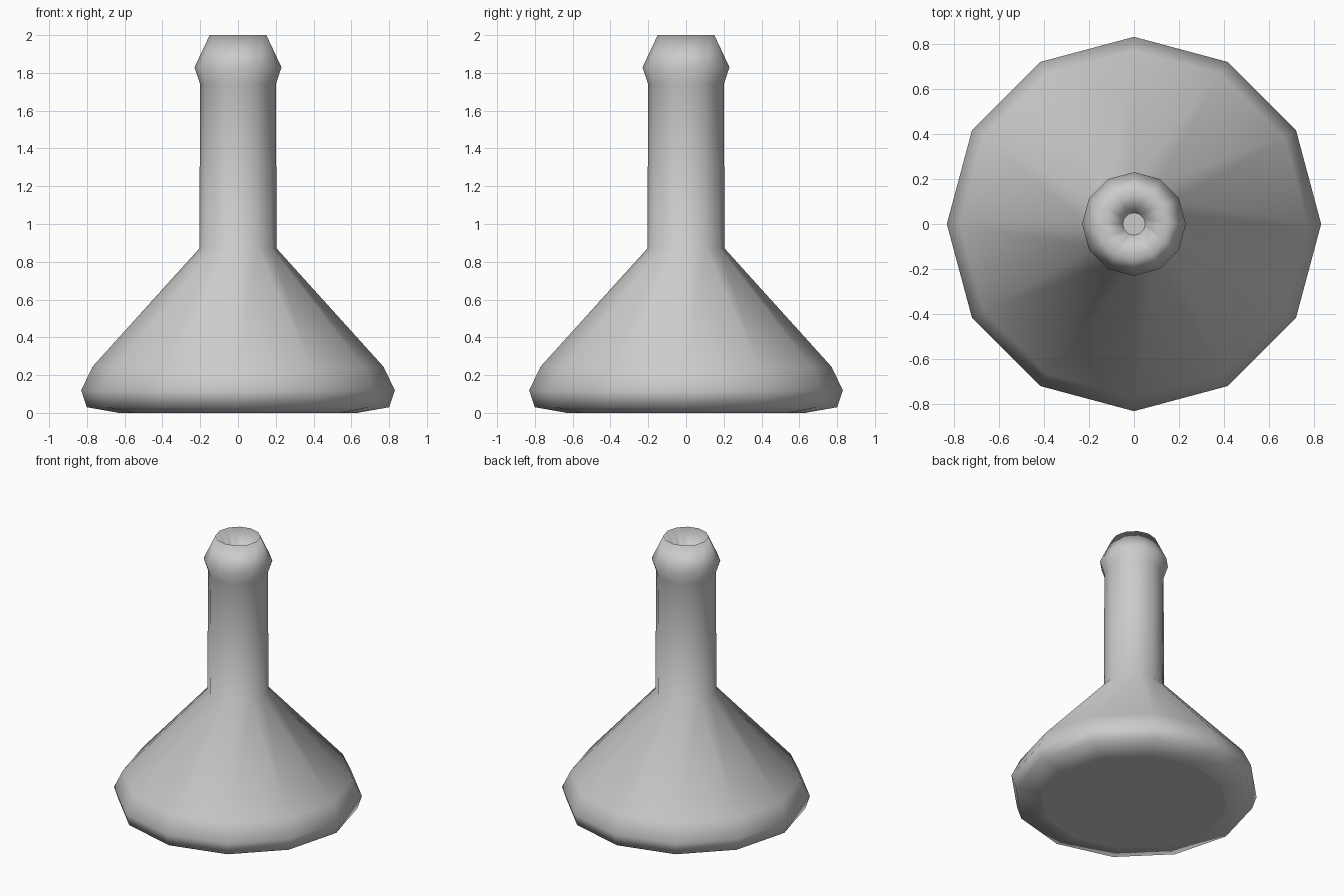
import bpy, bmesh, math

if "Cube" in bpy.data.objects:
    bpy.data.objects.remove(bpy.data.objects["Cube"])

SIDES = 12

# Half profile (radius, height): base, cone, neck, lip, then funnel mouth inside
profile = [(0.63, 0.0), (0.80, 0.03), (0.83, 0.12), (0.77, 0.245),
           (0.205, 0.87), (0.20, 1.74), (0.23, 1.83), (0.15, 2.0), (0.05, 1.84)]

bm = bmesh.new()


def ring(radius, z):
    return [bm.verts.new((radius * math.cos(2 * math.pi * i / SIDES),
                          radius * math.sin(2 * math.pi * i / SIDES), z))
            for i in range(SIDES)]


# Lathe the walls
rings = [ring(r, z) for r, z in profile]
for low, high in zip(rings, rings[1:]):
    for i in range(SIDES):
        j = (i + 1) % SIDES
        bm.faces.new((low[i], low[j], high[j], high[i])).smooth = True

# Flat underside and floor of the mouth
caps = [bm.faces.new(rings[0][::-1]), bm.faces.new(rings[-1])]
for edge in caps[1].edges:
    edge.smooth = False

mesh = bpy.data.meshes.new("flask")
bm.to_mesh(mesh)
bm.free()
flask = bpy.data.objects.new("flask", mesh)
bpy.context.collection.objects.link(flask)
